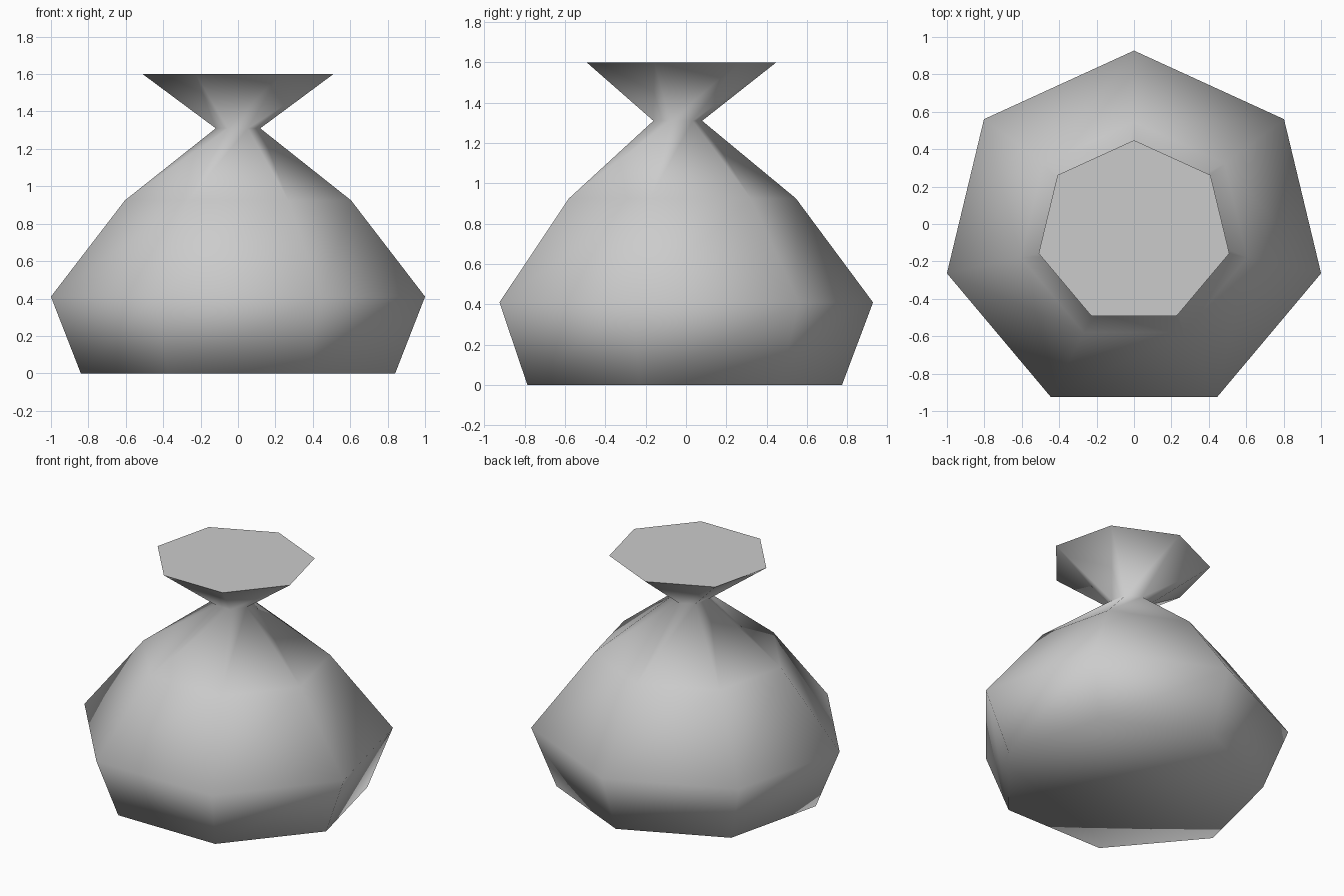
import bpy
import bmesh
from math import sin, cos, pi

cube = bpy.data.objects.get("Cube")
if cube:
    bpy.data.objects.remove(cube, do_unlink=True)

SIDES = 7
CENTRE_Y = -0.047

# Grey cloth
cloth = bpy.data.materials.new("grey_cloth")
cloth.use_nodes = True
colour = (0.6, 0.6, 0.6, 1.0)
cloth.diffuse_color = colour
cloth.node_tree.nodes["Principled BSDF"].inputs["Base Color"].default_value = colour

# Profile of the sack: x radius, y radius, height
profile = [
    (0.862, 0.820, 0.0),    # base
    (1.026, 0.974, 0.41),   # belly
    (0.620, 0.592, 0.925),  # shoulder
    (0.122, 0.127, 1.31),   # tied neck
    (0.523, 0.495, 1.60),   # flared mouth
]


def ring(bm, rx, ry, z):
    angles = [pi / 2 + 2 * pi * i / SIDES for i in range(SIDES)]
    return [bm.verts.new((rx * cos(a), CENTRE_Y + ry * sin(a), z)) for a in angles]


bm = bmesh.new()
rings = [ring(bm, *p) for p in profile]

# Sides
for low, high in zip(rings, rings[1:]):
    for i in range(SIDES):
        j = (i + 1) % SIDES
        bm.faces.new((low[i], low[j], high[j], high[i]))

# Base and mouth caps
bm.faces.new(list(reversed(rings[0])))
mouth = bm.faces.new(rings[-1])

# Smooth everywhere except the crisp rim of the mouth
for face in bm.faces:
    face.smooth = True
for edge in mouth.edges:
    edge.smooth = False

mesh = bpy.data.meshes.new("sack")
bm.to_mesh(mesh)
bm.free()
mesh.materials.append(cloth)
sack = bpy.data.objects.new("sack", mesh)
bpy.context.scene.collection.objects.link(sack)
